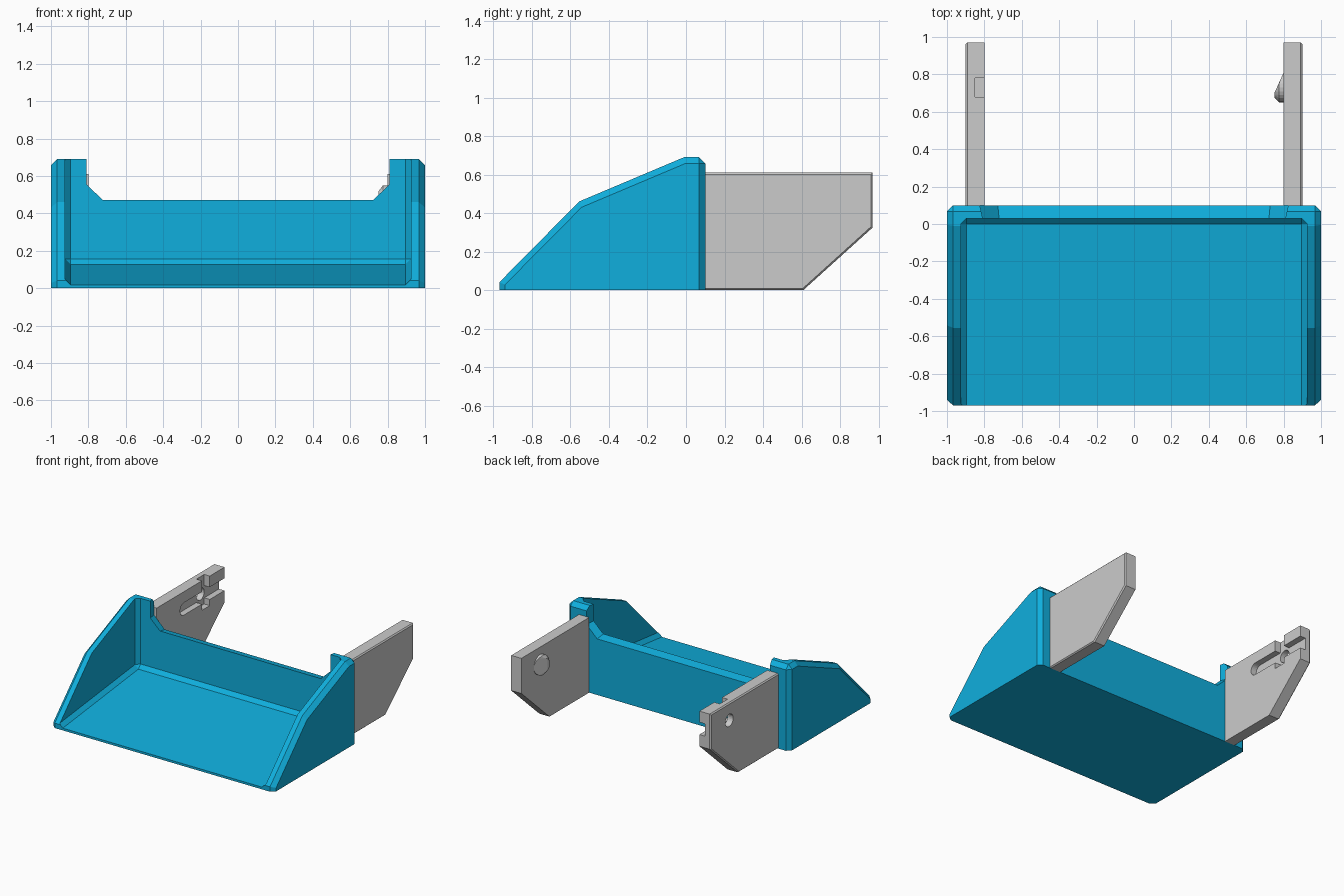
import bpy, bmesh, math

if "Cube" in bpy.data.objects:
    bpy.data.objects.remove(bpy.data.objects["Cube"])


def hull(name, pts):
    """Convex solid through the given points, with flat faces merged."""
    bm = bmesh.new()
    for p in pts:
        bm.verts.new(p)
    bmesh.ops.remove_doubles(bm, verts=bm.verts[:], dist=1e-5)
    res = bmesh.ops.convex_hull(bm, input=bm.verts[:])
    junk = {g for g in res["geom_interior"] + res["geom_unused"]
            if isinstance(g, bmesh.types.BMVert)}
    bmesh.ops.delete(bm, geom=list(junk), context='VERTS')
    bmesh.ops.dissolve_limit(bm, angle_limit=0.01, verts=bm.verts[:], edges=bm.edges[:])
    bmesh.ops.recalc_face_normals(bm, faces=bm.faces[:])
    me = bpy.data.meshes.new(name)
    bm.to_mesh(me)
    bm.free()
    ob = bpy.data.objects.new(name, me)
    bpy.context.collection.objects.link(ob)
    return ob


def cut(ob, cutter):
    """Subtract a cutter and throw it away."""
    m = ob.modifiers.new("cut", 'BOOLEAN')
    m.operation, m.solver, m.object = 'DIFFERENCE', 'EXACT', cutter
    bpy.context.view_layer.objects.active = ob
    bpy.ops.object.modifier_apply(modifier=m.name)
    bpy.data.objects.remove(cutter)


def box(name, x0, x1, y0, y1, z0, z1):
    return hull(name, [(x, y, z) for x in (x0, x1) for y in (y0, y1) for z in (z0, z1)])


def disc(x, y, z, r, n=24):
    return [(x, y + r * math.cos(2 * math.pi * i / n), z + r * math.sin(2 * math.pi * i / n))
            for i in range(n)]


# bucket: chamfered outer body from the side profile
rim = [(-.97, 0), (-.97, .04), (-.555, .46), (-.01, .69), (.067, .69), (.1, .657), (.1, 0)]
inset = [(-.94, 0), (-.94, .028), (-.542, .43), (-.004, .657), (.067, .657), (.067, 0)]
bucket = hull("bucket", [(s * .967, y, z) for s in (-1, 1) for y, z in rim] +
              [(s, y, z) for s in (-1, 1) for y, z in inset])

# bucket inside: sloping floor and coved corners
pts = []
for s in (-1, 1):
    for y in (-1.2, 0):
        floor = .018 + (y + .97) * .112
        pts += [(s * .895, y, floor), (s * .925, y, floor + .03), (s * .925, y, 1)]
    pts += [(s * .895, .03, .157), (s * .895, .03, 1)]
cut(bucket, hull("cavity_cutter", pts))

# notch in the back wall, widened at the rear edge
pts = []
for y, d in ((-.1, 0), (.075, 0), (.125, .05)):
    for s in (-1, 1):
        pts += [(s * (.71 + d * .4), y, .5 - d),
                (s * (.78 + d), y, .565 - d * .4), (s * (.78 + d), y, 1)]
cut(bucket, hull("notch_cutter", pts))

blue = bpy.data.materials.new("bucket_blue")
blue.diffuse_color = (.005, .43, .73, 1)
blue.use_nodes = True
blue.node_tree.nodes["Principled BSDF"].inputs["Base Color"].default_value = blue.diffuse_color
bucket.data.materials.append(blue)

# lift arms, lightly chamfered on the outside
arm = [(.1, 0), (.61, 0), (.97, .325), (.97, .61), (.1, .61)]
arm_in = [(.1, .008), (.606, .008), (.961, .329), (.961, .601), (.1, .601)]
arms = {}
for s, side in ((-1, "left"), (1, "right")):
    arms[side] = hull(side + "_arm", [(s * x, y, z) for x in (.8, .891) for y, z in arm] +
                      [(s * .9, y, z) for y, z in arm_in])

# left arm: long round-ended slot, cross slot from the top, pin hole
PY, PZ = .73, .47
left = arms["left"]
cut(left, hull("slot_cutter", [p for x in (-.85, -.7) for y in (.45, 1.1)
                               for p in disc(x, y, PZ, .05)]))
cut(left, box("cross_cutter", -.85, -.7, PY - .05, PY + .05, .37, .8))
cut(left, hull("hole_cutter", disc(-1, PY, PZ, .05) + disc(-.7, PY, PZ, .05)))

# right arm: round peg with a sloping face
def slope(y, top):
    return .8 - max(0, min(top, (PY + .08 - y) * .45))


peg = disc(.805, PY, PZ, .08)
peg += [(slope(y, .025), y, z) for _, y, z in disc(0, PY, PZ, .08)]
peg += [(slope(y, .05), y, z) for _, y, z in disc(0, PY, PZ, .055)]
hull("coupling_peg", peg)
